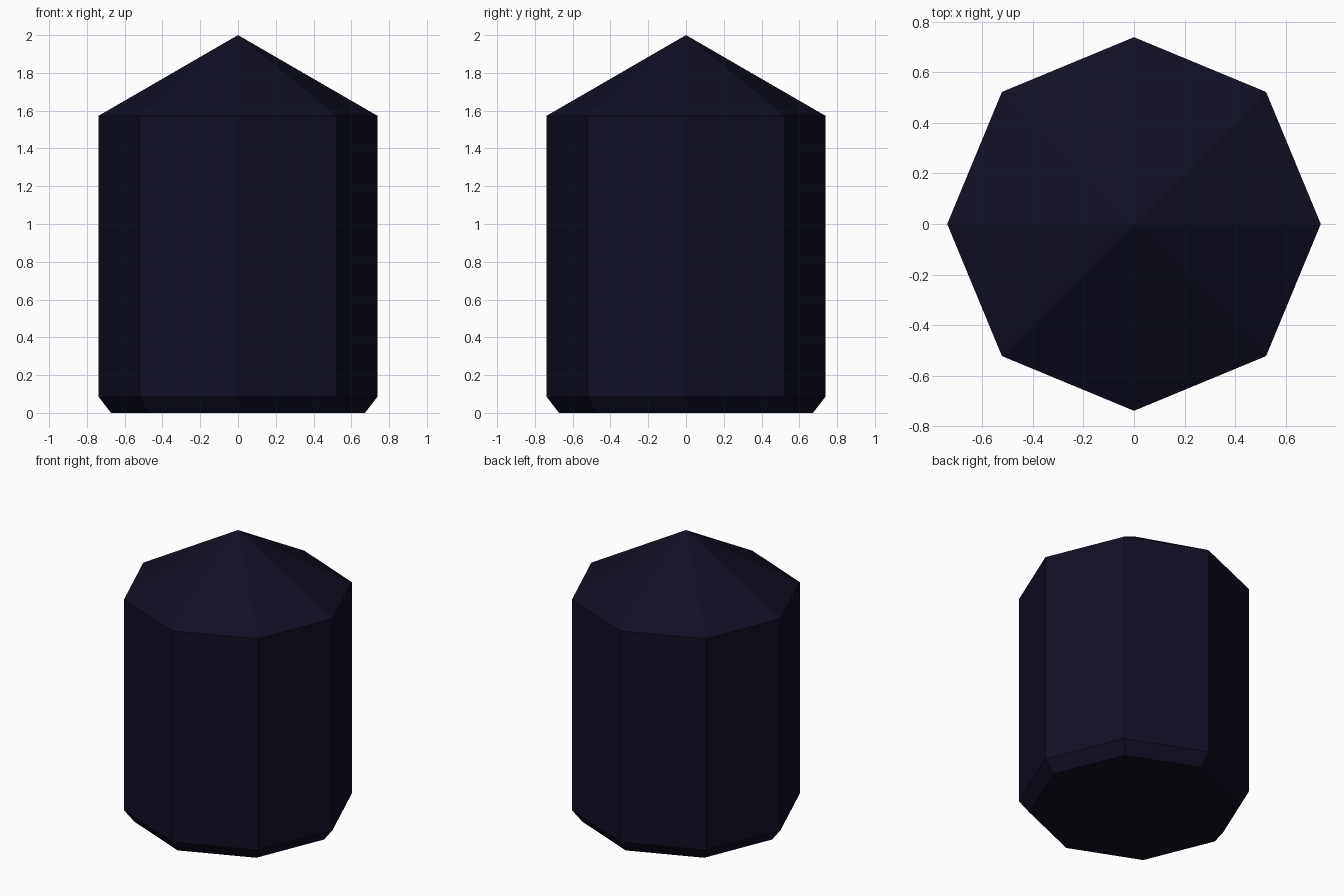
import bpy, bmesh, math

if "Cube" in bpy.data.objects:
    bpy.data.objects.remove(bpy.data.objects["Cube"])

SIDES = 8
# radius, height of each ring from the base up
PROFILE = [(0.672, 0.0), (0.738, 0.085), (0.738, 1.573)]
APEX = 2.0

navy = bpy.data.materials.new("dark navy")
navy.diffuse_color = (0.005, 0.005, 0.017, 1)
navy.use_nodes = True
navy.node_tree.nodes["Principled BSDF"].inputs["Base Color"].default_value = navy.diffuse_color

bm = bmesh.new()
rings = [[bm.verts.new((r * math.cos(math.tau * i / SIDES),
                        r * math.sin(math.tau * i / SIDES), z))
          for i in range(SIDES)] for r, z in PROFILE]

# flat base
bm.faces.new(rings[0][::-1])

# chamfer and straight walls
for low, high in zip(rings, rings[1:]):
    for i in range(SIDES):
        j = (i + 1) % SIDES
        bm.faces.new((low[i], low[j], high[j], high[i]))

# pointed cap
tip = bm.verts.new((0, 0, APEX))
for i in range(SIDES):
    bm.faces.new((rings[-1][i], rings[-1][(i + 1) % SIDES], tip))

bmesh.ops.recalc_face_normals(bm, faces=bm.faces[:])
mesh = bpy.data.meshes.new("pointed_octagonal_column")
bm.to_mesh(mesh)
bm.free()
mesh.materials.append(navy)
column = bpy.data.objects.new("pointed_octagonal_column", mesh)
bpy.context.collection.objects.link(column)
